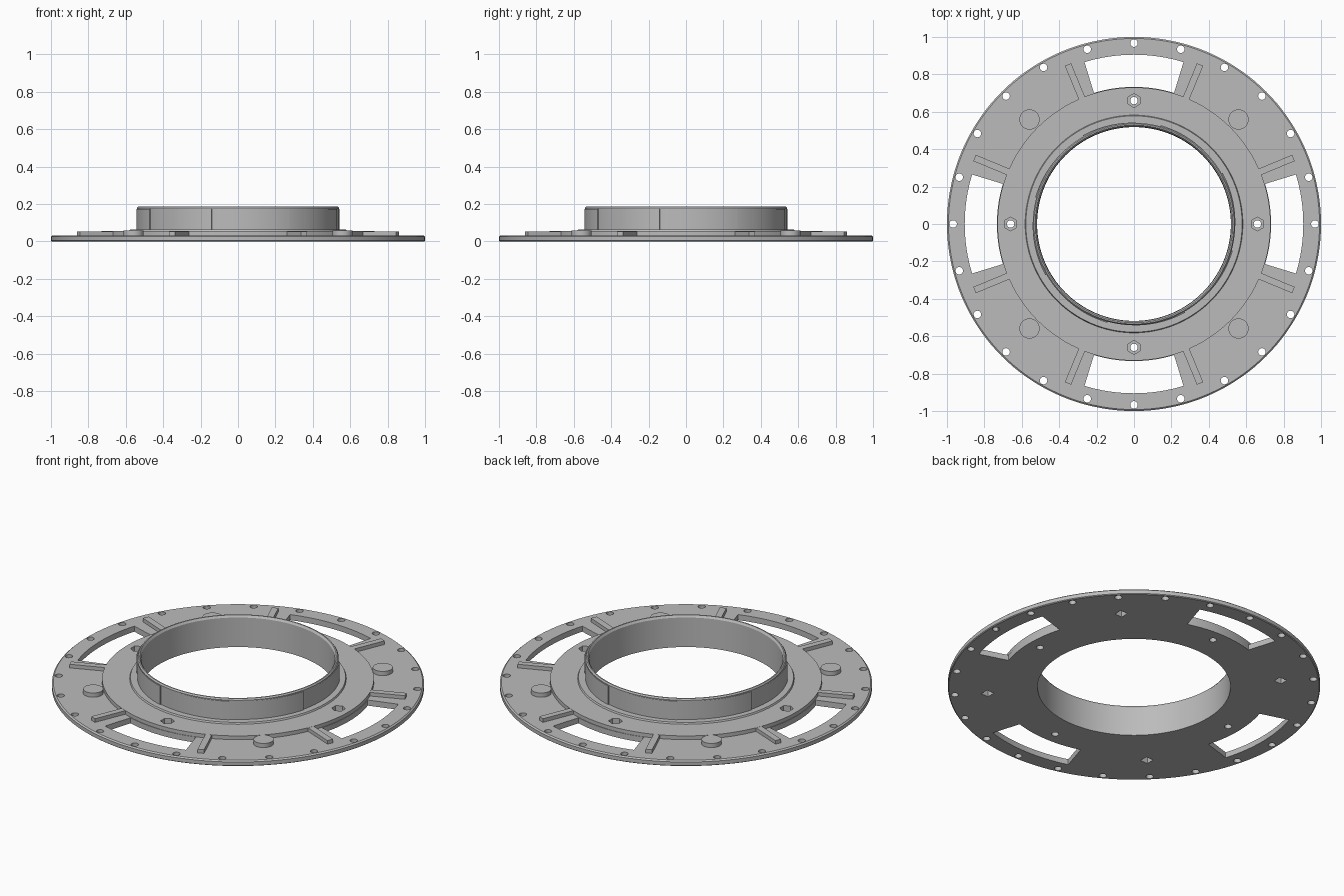
import bpy
import bmesh
from math import radians, cos, sin, pi
from mathutils import Matrix, Vector

cube = bpy.data.objects.get("Cube")
if cube:
    bpy.data.objects.remove(cube, do_unlink=True)

GREY = (0.5, 0.5, 0.5, 1.0)
mat = bpy.data.materials.new("plain grey")
mat.use_nodes = True
mat.diffuse_color = GREY
mat.node_tree.nodes["Principled BSDF"].inputs["Base Color"].default_value = GREY

PLATE = 0.033       # plate thickness
RING = 0.055        # top of the raised ring


def polar(r, deg, z=0.0):
    return Vector((r * cos(radians(deg)), r * sin(radians(deg)), z))


def finish(bm, name):
    bmesh.ops.recalc_face_normals(bm, faces=bm.faces)
    mesh = bpy.data.meshes.new(name)
    bm.to_mesh(mesh)
    bm.free()
    mesh.materials.append(mat)
    obj = bpy.data.objects.new(name, mesh)
    bpy.context.collection.objects.link(obj)
    return obj


def prism(bm, outline, z0, z1):
    """Extrude a flat outline from z0 to z1."""
    face = bm.faces.new([bm.verts.new((p.x, p.y, z0)) for p in outline])
    out = bmesh.ops.extrude_face_region(bm, geom=[face])["geom"]
    verts = [v for v in out if isinstance(v, bmesh.types.BMVert)]
    bmesh.ops.translate(bm, verts=verts, vec=(0, 0, z1 - z0))


def disc(center, radius, count, turn=0):
    return [center + polar(radius, turn + 360 * i / count) for i in range(count)]


def sector(r0, r1, a0, a1, count):
    steps = [a0 + (a1 - a0) * i / count for i in range(count + 1)]
    return [polar(r1, a) for a in steps] + [polar(r0, a) for a in reversed(steps)]


def cut(obj, cutters):
    """Subtract the cutters and keep the result as plain mesh."""
    for c in cutters:
        mod = obj.modifiers.new("cut", "BOOLEAN")
        mod.operation = "DIFFERENCE"
        mod.solver = "EXACT"
        mod.object = c
    bpy.context.view_layer.update()
    graph = bpy.context.evaluated_depsgraph_get()
    mesh = bpy.data.meshes.new_from_object(obj.evaluated_get(graph))
    obj.modifiers.clear()
    obj.data = mesh


# Flange plate, raised ring, step and collar as one turned body
profile = [(0.518, 0), (0.995, 0), (1, 0.004), (1, 0.026), (0.992, PLATE),
           (0.73, PLATE), (0.73, RING), (0.582, RING), (0.578, 0.064),
           (0.541, 0.064), (0.541, 0.178), (0.535, 0.186), (0.528, 0.186),
           (0.52, 0.174)]
bm = bmesh.new()
verts = [bm.verts.new((r, 0, z)) for r, z in profile]
edges = [bm.edges.new((verts[i - 1], verts[i])) for i in range(len(verts))]
bmesh.ops.spin(bm, geom=verts + edges, cent=(0, 0, 0), axis=(0, 0, 1),
               angle=2 * pi, steps=144, use_merge=True)
bmesh.ops.remove_doubles(bm, verts=bm.verts, dist=0.0001)
flange = finish(bm, "flange_and_collar")

# Cutters: rim holes, bolt holes and the four arc slots
bm = bmesh.new()
for i in range(24):
    prism(bm, disc(polar(0.967, 15 * i), 0.02, 20), -0.1, 0.1)
for i in range(4):
    prism(bm, disc(polar(0.66, 90 * i), 0.02, 20), -0.1, 0.1)
    prism(bm, sector(0.733, 0.905, 90 * i - 17, 90 * i + 17, 16), -0.1, 0.1)
holes = finish(bm, "hole_cutter")

# Cutter: hexagonal nut pockets
bm = bmesh.new()
for i in range(4):
    prism(bm, disc(polar(0.66, 90 * i), 0.037, 6, 30), 0.025, 0.1)
nuts = finish(bm, "nut_pocket_cutter")

# Cutter: square sockets under the round bosses
bm = bmesh.new()
for i in range(4):
    prism(bm, disc(polar(0.79, 45 + 90 * i), 0.034, 4, 45), -0.1, 0.045)
sockets = finish(bm, "socket_cutter")

cut(flange, [holes, nuts, sockets])

# Round bosses on the diagonals
bm = bmesh.new()
for i in range(4):
    prism(bm, disc(polar(0.79, 45 + 90 * i), 0.054, 40), 0.028, 0.058)
bosses = finish(bm, "round_bosses")
cut(bosses, [sockets])

# Radial ribs beside the slots
bm = bmesh.new()
for i in range(8):
    turn = Matrix.Rotation(radians(22.5 + 45 * i), 4, "Z")
    corners = [(0.715, -0.018), (0.923, -0.018), (0.923, 0.018), (0.715, 0.018)]
    prism(bm, [turn @ Vector((x, y, 0)) for x, y in corners], 0.03, RING - 0.0005)
ribs = finish(bm, "radial_ribs")

# Shallow ramped teeth around the collar
bm = bmesh.new()
for i in range(8):
    end = 30 + 45 * i
    ramp = [polar(0.54 + 0.007 * k / 16, end - 40 + 2.5 * k) for k in range(17)]
    inner = [polar(0.536, end - 2.5 * k) for k in range(17)]
    prism(bm, ramp + inner, 0.06, 0.174)
teeth = finish(bm, "collar_teeth")

for c in (holes, nuts, sockets):
    bpy.data.objects.remove(c, do_unlink=True)

# Smooth the round walls, keep the edges crisp
bpy.ops.object.select_all(action="DESELECT")
for obj in (flange, bosses, ribs, teeth):
    obj.select_set(True)
bpy.context.view_layer.objects.active = flange
bpy.ops.object.shade_smooth_by_angle(angle=radians(30))
